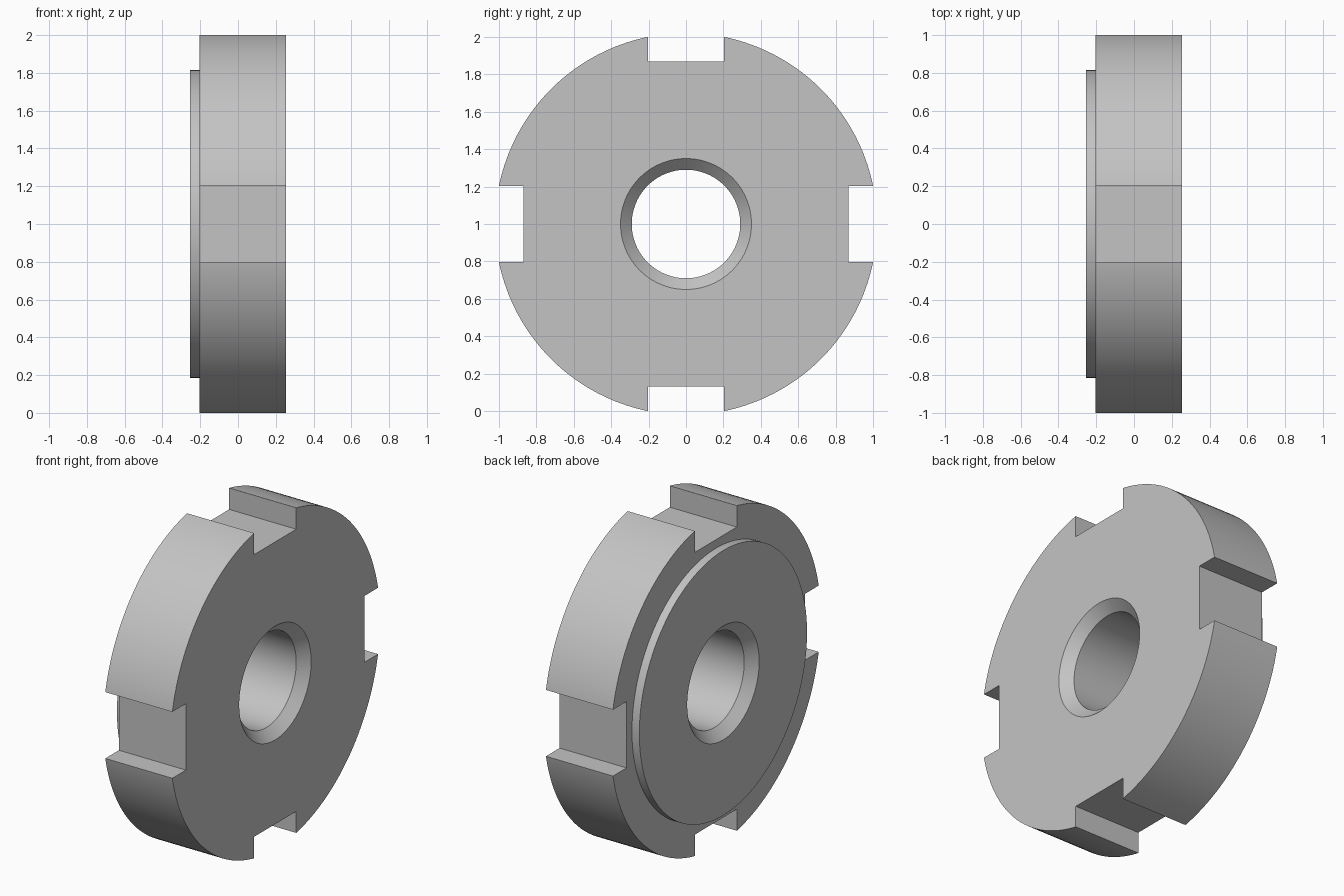
import bpy, bmesh, math
from mathutils import Matrix, Vector

cube = bpy.data.objects.get("Cube")
if cube:
    bpy.data.objects.remove(cube, do_unlink=True)

SEGMENTS = 144
CENTRE = Vector((0, 0, 1))
SLOT_HALF, SLOT_FLOOR = 0.204, 0.868
RADIUS = math.hypot(1.0, SLOT_HALF)      # slot corners land exactly 1 unit from the axis
X0, STEP, X1 = -0.253, -0.203, 0.253     # boss face, disc back, disc face
BORE, BORE_RIM, BOSS = 0.29, 0.35, 0.815
CHAMFER = BORE_RIM - BORE

steel = bpy.data.materials.new("grey steel")
steel.use_nodes = True
colour = (0.55, 0.55, 0.55, 1)
steel.diffuse_color = colour
steel.node_tree.nodes["Principled BSDF"].inputs["Base Color"].default_value = colour


def add_object(name, bm):
    bmesh.ops.recalc_face_normals(bm, faces=bm.faces)
    mesh = bpy.data.meshes.new(name)
    bm.to_mesh(mesh)
    bm.free()
    mesh.materials.append(steel)
    obj = bpy.data.objects.new(name, mesh)
    bpy.context.collection.objects.link(obj)
    return obj


# Disc with raised boss and chamfered bore: (x, radius) section revolved about the x axis
section = [(X0, BORE_RIM), (X0, BOSS), (STEP, BOSS), (STEP, RADIUS), (X1, RADIUS),
           (X1, BORE_RIM), (X1 - CHAMFER, BORE), (X0 + CHAMFER, BORE)]
bm = bmesh.new()
verts = [bm.verts.new((x, 0, 1 + r)) for x, r in section]
edges = [bm.edges.new((verts[i], verts[(i + 1) % len(verts)])) for i in range(len(verts))]
bmesh.ops.spin(bm, geom=verts + edges, cent=CENTRE, axis=(1, 0, 0),
               angle=math.tau, steps=SEGMENTS, use_merge=True)
bmesh.ops.remove_doubles(bm, verts=bm.verts, dist=1e-5)
disc = add_object("slotted_disc", bm)

# Four rim slots, cut by boxes placed every quarter turn
bm = bmesh.new()
height = 0.4
for quarter in range(4):
    turn = Matrix.Rotation(quarter * math.pi / 2, 4, 'X')
    place = Matrix.Translation((0, 0, SLOT_FLOOR + height / 2))
    size = Matrix.Diagonal((1, 2 * SLOT_HALF, height, 1))
    bmesh.ops.create_cube(bm, size=1, matrix=Matrix.Translation(CENTRE) @ turn @ place @ size)
cutter = add_object("slot_cutter", bm)
cutter.hide_render = True

cut = disc.modifiers.new("rim slots", 'BOOLEAN')
cut.operation = 'DIFFERENCE'
cut.solver = 'EXACT'
cut.object = cutter
bpy.context.view_layer.objects.active = disc
disc.select_set(True)
bpy.ops.object.modifier_apply(modifier=cut.name)
bpy.data.objects.remove(cutter, do_unlink=True)

# Smooth curved walls, crisp edges
bpy.ops.object.shade_smooth_by_angle(angle=math.radians(25))
